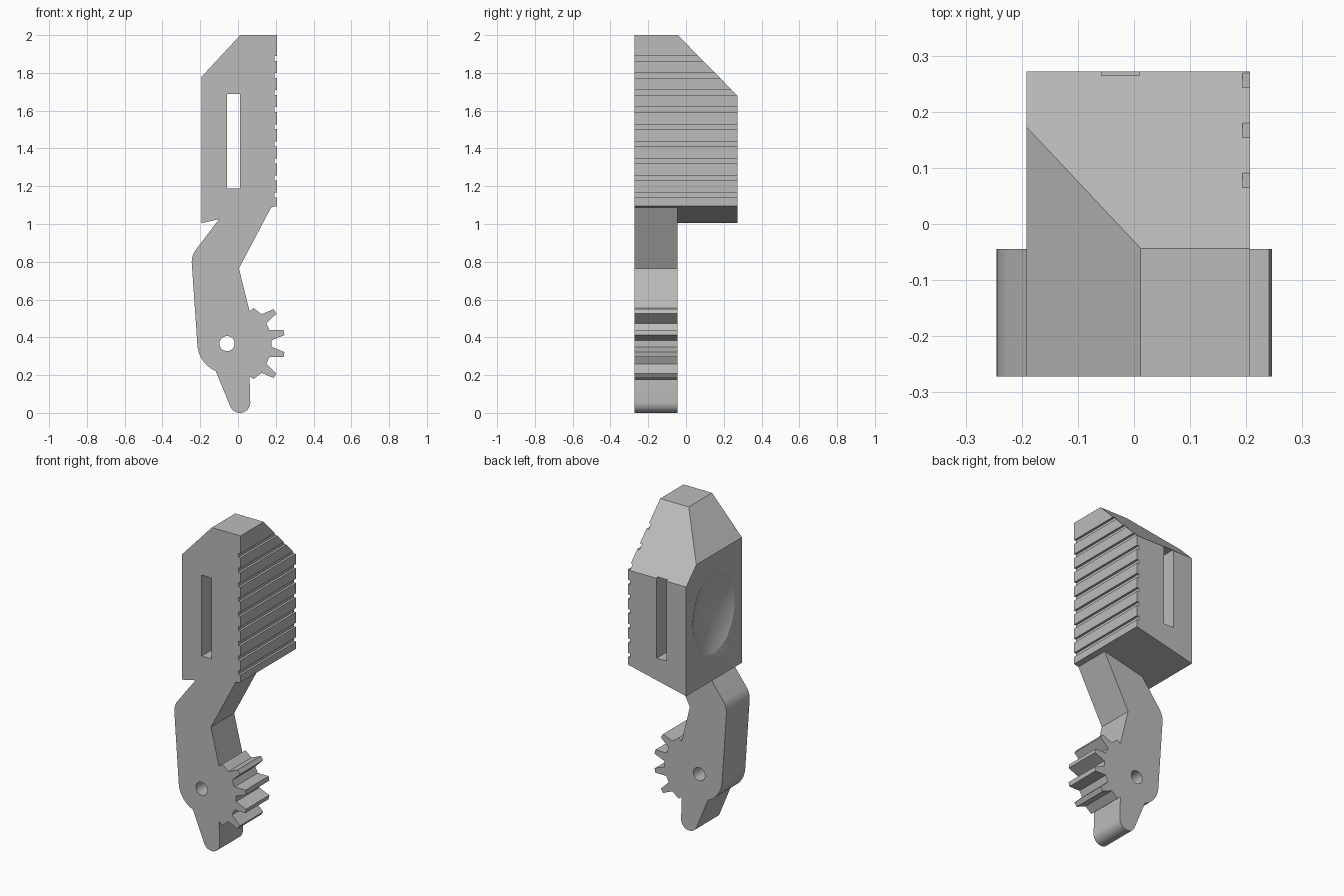
import bpy, bmesh
from math import sin, cos, radians

cube = bpy.data.objects.get("Cube")
if cube:
    bpy.data.objects.remove(cube)

FRONT, BACK, ARM_BACK = -0.272, 0.272, -0.045
LEFT, RIGHT = -0.192, 0.207
PIVOT = (-0.058, 0.367)

grey = bpy.data.materials.new("plain grey")
grey.use_nodes = True
grey.diffuse_color = (0.5, 0.5, 0.5, 1)
grey.node_tree.nodes["Principled BSDF"].inputs["Base Color"].default_value = (0.5, 0.5, 0.5, 1)


def arc(cx, cz, r, start, end, steps=10):
    angles = [radians(start + (end - start) * i / steps) for i in range(steps + 1)]
    return [(cx + r * cos(a), cz + r * sin(a)) for a in angles]


def add_object(name, bm):
    bmesh.ops.recalc_face_normals(bm, faces=bm.faces)
    mesh = bpy.data.meshes.new(name)
    bm.to_mesh(mesh)
    bm.free()
    mesh.materials.append(grey)
    obj = bpy.data.objects.new(name, mesh)
    bpy.context.collection.objects.link(obj)
    return obj


def prism(name, outline, low, high, along="Y"):
    """Extrude an outline along Y (x, z points) or along X (y, z points)."""
    bm = bmesh.new()
    place = (lambda p: (p[0], low, p[1])) if along == "Y" else (lambda p: (low, p[0], p[1]))
    face = bm.faces.new([bm.verts.new(place(p)) for p in outline])
    new = bmesh.ops.extrude_face_region(bm, geom=[face])["geom"]
    shift = (0, high - low, 0) if along == "Y" else (high - low, 0, 0)
    bmesh.ops.translate(bm, vec=shift, verts=[v for v in new if isinstance(v, bmesh.types.BMVert)])
    return add_object(name, bm)


def rect(a, b, c, d):
    return [(a, c), (b, c), (b, d), (a, d)]


def underside(x):
    """Height of the sloping bottom of the head."""
    return 1.005 + 0.225 * (x - LEFT)


# Gear teeth: lower half, mirrored about the pivot height
lower_teeth = [(0.061, 0.196), (0.082, 0.178), (0.124, 0.212), (0.188, 0.185),
               (0.204, 0.208), (0.15, 0.26), (0.167, 0.296), (0.241, 0.296),
               (0.246, 0.322), (0.177, 0.35)]
upper_teeth = [(x, 2 * PIVOT[1] - z) for x, z in reversed(lower_teeth)]

# Whole silhouette: head, bent arm, rounded heel, pointed tip, teeth
outline = [(0.012, 2.0), (LEFT, 1.78), (LEFT, underside(LEFT)), (-0.1, underside(-0.1))]
outline += arc(-0.135, 0.798, 0.11, 142.7, 184.5)
outline += arc(*PIVOT, 0.157, 184.5, 247.5)
outline += arc(0.01, 0.055, 0.055, 202, 360, 16)
outline += lower_teeth + upper_teeth
outline += [(0.005, 0.765), (0.175, underside(0.175)), (RIGHT, underside(RIGHT)), (RIGHT, 2.0)]
finger = prism("gripper_finger", outline, FRONT, BACK)

cutters = []

# Space behind the thinner arm
cutters.append(prism("arm_relief", [(-0.5, -0.3), (0.5, -0.3), (0.5, underside(0.5)),
                                    (-0.5, underside(-0.5))], ARM_BACK, 0.5))

# Sloped back of the head
cutters.append(prism("back_slope", [(-0.142, 2.1), (0.469, 1.48), (0.6, 2.1)], -0.5, 0.5, "X"))

# Pivot hole and long slot
cutters.append(prism("pivot_hole", arc(*PIVOT, 0.04, 0, 348.75, 31), -0.5, 0.5))
cutters.append(prism("long_slot", rect(-0.058, 0.01, 1.187, 1.687), -0.5, 0.5))

# Grip grooves
for i in range(9):
    z = 1.14 + 0.0905 * i
    cutters.append(prism("grip_groove", rect(RIGHT - 0.014, 0.3, z, z + 0.026), -0.5, 0.5))

# Shallow oval dimple on the side of the head
bm = bmesh.new()
bmesh.ops.create_uvsphere(bm, u_segments=96, v_segments=48, radius=1)
bmesh.ops.scale(bm, vec=(0.15, 0.28, 0.35), verts=bm.verts)
bmesh.ops.translate(bm, vec=(LEFT - 0.103, 0.003, 1.42), verts=bm.verts)
cutters.append(add_object("dimple", bm))

for cutter in cutters:
    cutter.hide_render = True
    mod = finger.modifiers.new(cutter.name, "BOOLEAN")
    mod.operation = "DIFFERENCE"
    mod.solver = "EXACT"
    mod.object = cutter

# Bake the cuts and drop the cutters
bpy.context.view_layer.update()
result = bpy.data.meshes.new_from_object(
    finger.evaluated_get(bpy.context.evaluated_depsgraph_get()))
finger.modifiers.clear()
finger.data = result
for cutter in cutters:
    bpy.data.objects.remove(cutter)

for obj in bpy.context.selected_objects:
    obj.select_set(False)
finger.select_set(True)
bpy.context.view_layer.objects.active = finger
bpy.ops.object.shade_smooth_by_angle(angle=radians(25))
